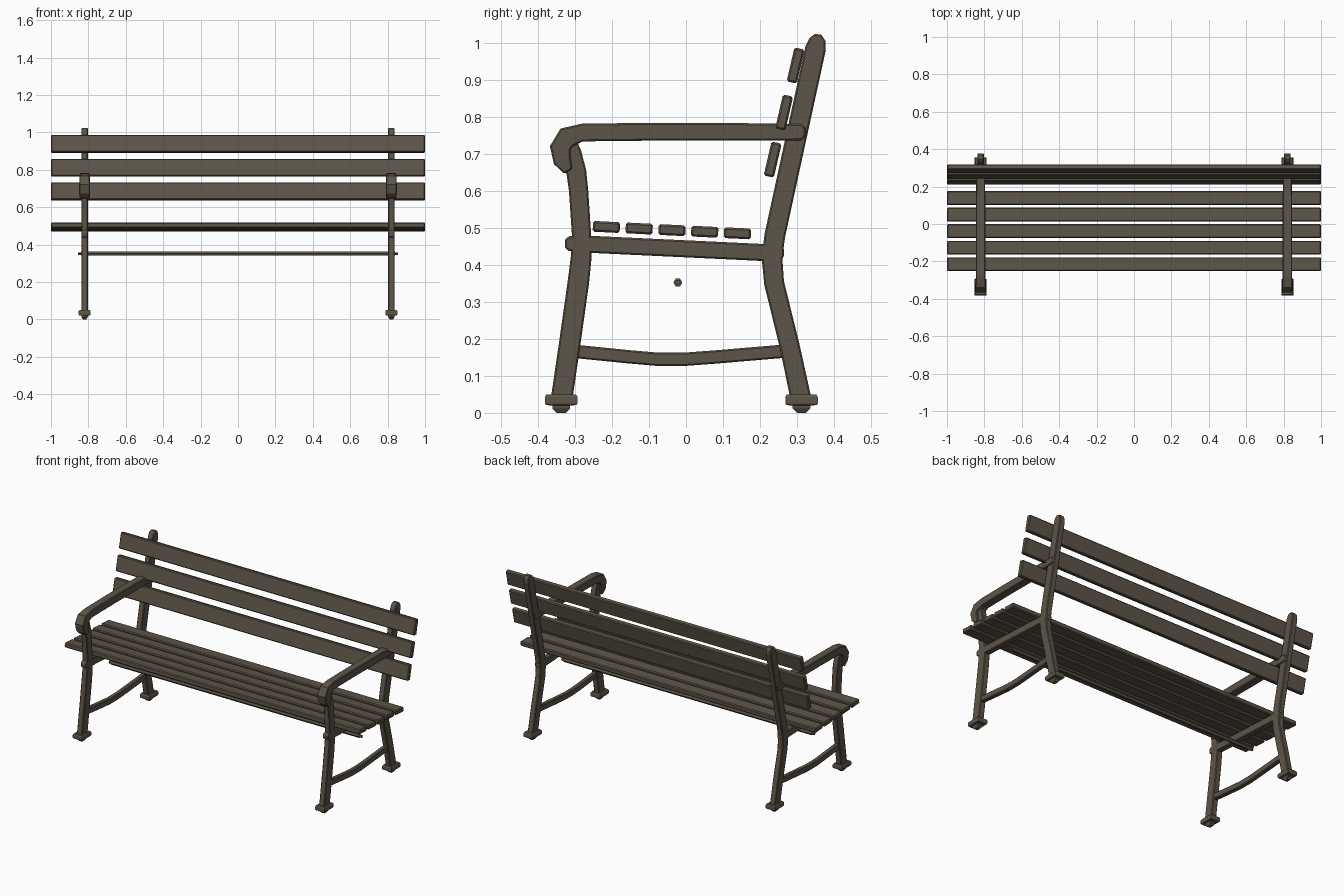
import bpy, bmesh, math
from mathutils import Vector

cube = bpy.data.objects.get("Cube")
if cube:
    bpy.data.objects.remove(cube)

mat = bpy.data.materials.new("weathered brown")
mat.use_nodes = True
colour = (0.11, 0.09, 0.066, 1)
mat.diffuse_color = colour
bsdf = mat.node_tree.nodes["Principled BSDF"]
bsdf.inputs["Base Color"].default_value = colour
bsdf.inputs["Roughness"].default_value = 0.8


def add_object(name, bm, bevel=0.0):
    bmesh.ops.recalc_face_normals(bm, faces=bm.faces)
    mesh = bpy.data.meshes.new(name)
    bm.to_mesh(mesh)
    bm.free()
    mesh.materials.append(mat)
    obj = bpy.data.objects.new(name, mesh)
    bpy.context.collection.objects.link(obj)
    if bevel:
        mod = obj.modifiers.new("soft edges", "BEVEL")
        mod.width = bevel
        mod.segments = 1
        mod.limit_method = "ANGLE"
        mod.angle_limit = math.radians(50)
    return obj


def bar(name, x, path, bevel=0.004):
    """Rectangular bar along a side path of (y, z, half depth, half width)."""
    bm = bmesh.new()
    rings = []
    for i, (y, z, depth, width) in enumerate(path):
        a, b = path[max(i - 1, 0)], path[min(i + 1, len(path) - 1)]
        t = Vector((b[0] - a[0], b[1] - a[1])).normalized()
        ny, nz = -t.y * depth, t.x * depth
        rings.append([bm.verts.new((x + sx * width, y + s * ny, z + s * nz))
                      for sx, s in ((-1, -1), (1, -1), (1, 1), (-1, 1))])
    for lo, hi in zip(rings, rings[1:]):
        for k in range(4):
            n = (k + 1) % 4
            bm.faces.new((lo[k], lo[n], hi[n], hi[k]))
    bm.faces.new(rings[0])
    bm.faces.new(rings[-1])
    return add_object(name, bm, bevel)


def slat(name, y, z, depth, height, tilt):
    """Full-length board with softened edges, tilted about x."""
    bm = bmesh.new()
    bmesh.ops.create_cube(bm, size=1)
    bmesh.ops.scale(bm, vec=(2, depth, height), verts=bm.verts)
    obj = add_object(name, bm, 0.005)
    obj.location = (0, y, z)
    obj.rotation_euler.x = math.radians(tilt)
    return obj


W = 0.018   # half width of the cast frame

FRONT_LEG = [(-0.337, 0.03, 0.029, W), (-0.315, 0.18, 0.029, W),
             (-0.291, 0.35, 0.029, W), (-0.283, 0.42, 0.028, W),
             (-0.282, 0.48, 0.026, W), (-0.290, 0.60, 0.026, W),
             (-0.296, 0.65, 0.027, W), (-0.312, 0.70, 0.030, W),
             (-0.325, 0.74, 0.025, W)]
BACK_LEG = [(0.312, 0.03, 0.028, W), (0.280, 0.18, 0.027, W),
            (0.238, 0.35, 0.027, W), (0.232, 0.42, 0.028, W),
            (0.240, 0.48, 0.028, W), (0.350, 0.985, 0.028, W),
            (0.355, 1.008, 0.022, W), (0.357, 1.022, 0.009, W)]
ARM = [(0.322, 0.758, 0.012, 0.023), (0.31, 0.758, 0.022, 0.024),
       (0.10, 0.759, 0.024, 0.025), (-0.10, 0.759, 0.024, 0.025),
       (-0.28, 0.757, 0.024, 0.025), (-0.322, 0.744, 0.029, 0.028),
       (-0.340, 0.715, 0.028, 0.029), (-0.334, 0.68, 0.024, 0.029),
       (-0.318, 0.652, 0.013, 0.027)]
RAIL = [(-0.327, 0.457, 0.012, W), (-0.315, 0.457, 0.020, W),
        (-0.255, 0.455, 0.023, W), (0.21, 0.433, 0.023, W),
        (0.255, 0.433, 0.018, W), (0.265, 0.433, 0.012, W)]
STRETCHER = [(-0.30, 0.166, 0.018, 0.014), (-0.16, 0.152, 0.018, 0.014),
             (-0.08, 0.145, 0.018, 0.014), (0.0, 0.145, 0.018, 0.014),
             (0.08, 0.151, 0.018, 0.014), (0.27, 0.167, 0.018, 0.014)]
# Foot section: height, half depth, half width
FOOT = [(0.0, 0.012, 0.009), (0.012, 0.024, 0.017), (0.02, 0.024, 0.018),
        (0.021, 0.041, 0.029), (0.026, 0.044, 0.032),
        (0.043, 0.044, 0.032), (0.05, 0.040, 0.028)]

# Cast end frames
for side, x in (("left", 0.82), ("right", -0.82)):
    bar(side + "_front_leg", x, FRONT_LEG)
    bar(side + "_back_post", x, BACK_LEG)
    bar(side + "_armrest", x, ARM)
    bar(side + "_seat_rail", x, RAIL)
    bar(side + "_leg_stretcher", x, STRETCHER)
    for end, y in (("front", -0.337), ("back", 0.312)):
        bar(f"{side}_{end}_foot", x, [(y, z, d, w) for z, d, w in FOOT], 0)

# Seat slats, sloping gently to the back
for i in range(5):
    slat(f"seat_slat_{i + 1}", -0.215 + 0.0885 * i, 0.502 - 0.0043 * i,
         0.073, 0.029, -2.8)

# Backrest slats, leaning with the posts
for i in range(3):
    slat(f"back_slat_{i + 1}", 0.234 + 0.031 * i, 0.684 + 0.127 * i,
         0.028, 0.094, -13)

# Hexagonal tie rod with narrower ends
for name, radius, length in (("tie_rod", 0.012, 1.68), ("tie_rod_ends", 0.008, 1.71)):
    bm = bmesh.new()
    bmesh.ops.create_cone(bm, cap_ends=True, segments=6, radius1=radius,
                          radius2=radius, depth=length)
    rod = add_object(name, bm)
    rod.location = (0, -0.022, 0.352)
    rod.rotation_euler.y = math.pi / 2
    rod.rotation_euler.x = 0
    rod.rotation_mode = "XYZ"
